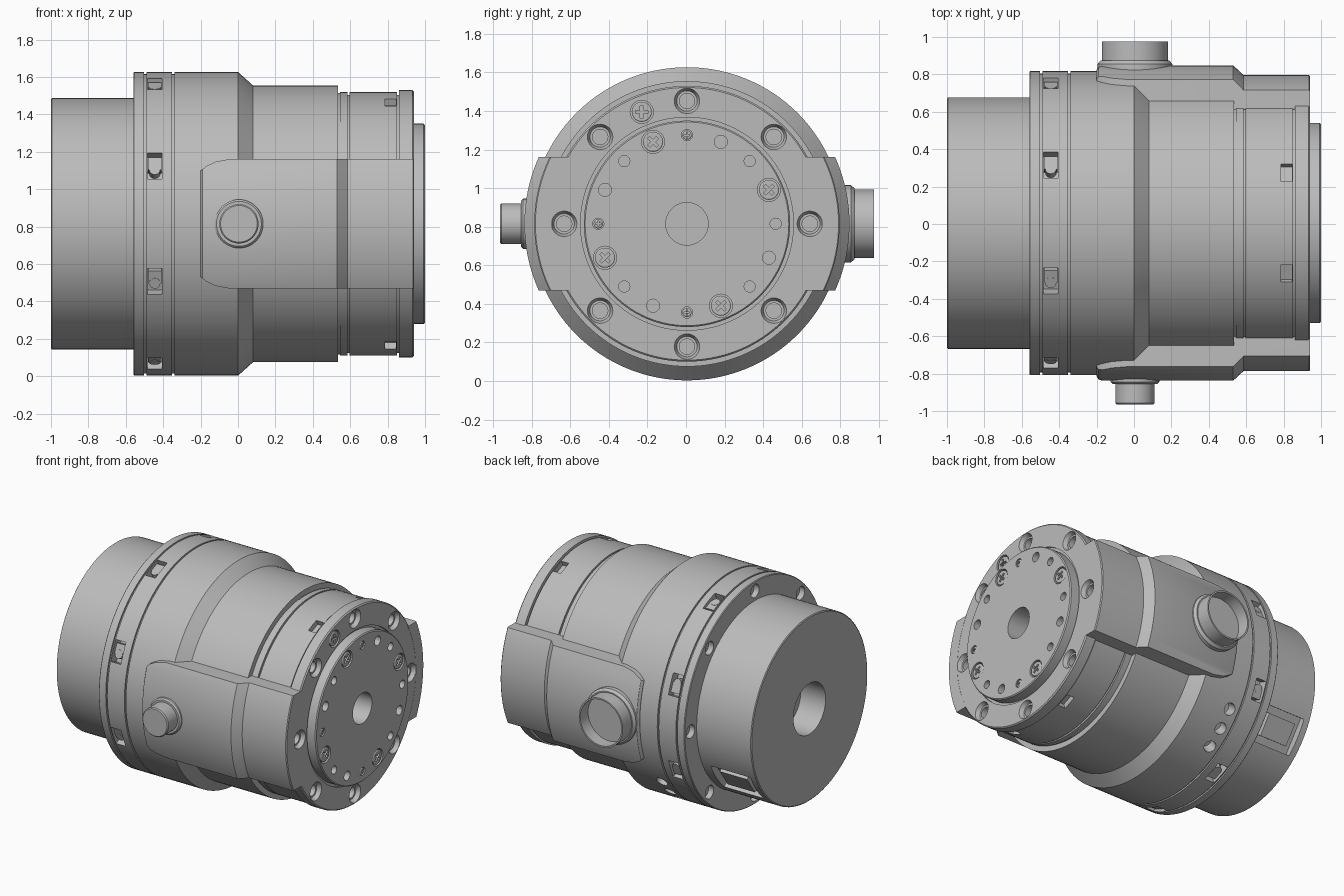
import bpy, bmesh
from math import radians, cos, sin, pi
from mathutils import Matrix, Vector

cube = bpy.data.objects.get("Cube")
if cube:
    bpy.data.objects.remove(cube, do_unlink=True)

CENTRE = Vector((0, 0.005, 0.815))   # main axis runs along x through here
T = Matrix.Translation

grey = bpy.data.materials.new("machined grey")
grey.use_nodes = True
GREY = (0.5, 0.5, 0.5, 1)
grey.diffuse_color = GREY
bsdf = grey.node_tree.nodes["Principled BSDF"]
bsdf.inputs["Base Color"].default_value = GREY
bsdf.inputs["Roughness"].default_value = 0.6


def lathe(bm, profile, m=Matrix(), n=32, closed=False):
    """Revolve (x, radius) points around the local x axis."""
    vs = [bm.verts.new((x, r, 0)) for x, r in profile]
    es = [bm.edges.new(p) for p in zip(vs, vs[1:])]
    if closed:
        es.append(bm.edges.new((vs[-1], vs[0])))
    before = set(bm.verts) - set(vs)
    bmesh.ops.spin(bm, geom=vs + es, cent=(0, 0, 0), axis=(1, 0, 0),
                   angle=2 * pi, steps=n)
    new = [v for v in bm.verts if v not in before]
    bmesh.ops.remove_doubles(bm, verts=new, dist=1e-5)
    new = [v for v in bm.verts if v not in before]
    bmesh.ops.transform(bm, matrix=m, verts=new)


def block(bm, size, m):
    bmesh.ops.create_cube(bm, size=1, matrix=m @ Matrix.Diagonal((*size, 1)))


def radial(x, deg, r):
    """Frame on the wall of the body, local x pointing outwards."""
    return (T((x, 0, 0)) @ Matrix.Rotation(radians(deg), 4, 'X')
            @ T((0, r, 0)) @ Matrix.Rotation(pi / 2, 4, 'Z'))


def on_face(x, deg, r):
    """Frame on an end face, local x along the main axis."""
    return T((x, r * cos(radians(deg)), r * sin(radians(deg))))


def finish(name, bm):
    bmesh.ops.recalc_face_normals(bm, faces=bm.faces)
    me = bpy.data.meshes.new(name)
    bm.to_mesh(me)
    bm.free()
    ob = bpy.data.objects.new(name, me)
    ob.location = CENTRE
    bpy.context.collection.objects.link(ob)
    me.materials.append(grey)
    return ob


def boolean(ob, cutter_bm, mode='DIFFERENCE'):
    cutter = finish("cutter", cutter_bm)
    cutter.hide_render = True
    mod = ob.modifiers.new("cut", 'BOOLEAN')
    mod.operation, mod.solver, mod.object = mode, 'EXACT', cutter
    bpy.context.view_layer.objects.active = ob
    bpy.ops.object.modifier_apply(modifier=mod.name)
    bpy.data.objects.remove(cutter, do_unlink=True)


# Main body with rear hub, flange, bell, barrel and front disc
bm = bmesh.new()
lathe(bm, [(-0.80, 0), (-0.80, 0.185), (-1, 0.185), (-1, 0.665), (-0.995, 0.672),
           (-0.56, 0.672), (-0.56, 0.807), (-0.555, 0.812), (-0.502, 0.812),
           (-0.502, 0.80), (-0.49, 0.80), (-0.49, 0.812), (-0.352, 0.812),
           (-0.352, 0.80), (-0.34, 0.80), (-0.34, 0.812), (0, 0.812), (0.08, 0.74),
           (0.535, 0.74), (0.535, 0.70), (0.545, 0.70), (0.545, 0.705), (0.585, 0.705),
           (0.585, 0.69), (0.597, 0.69), (0.597, 0.705), (0.85, 0.705), (0.85, 0.69),
           (0.86, 0.69), (0.86, 0.715), (0.932, 0.715), (0.94, 0.707), (0.94, 0.552),
           (0.925, 0.552), (0.925, 0.535), (0.993, 0.535), (1, 0.528), (1, 0.11),
           (0.85, 0.11), (0.85, 0)], n=128)
body = finish("main_body", bm)

# Cutouts in the body
cut = bmesh.new()
for k in range(8):
    a = 45 * k
    # countersunk bolt holes on the front ring and rear flange
    lathe(cut, [(-0.10, 0), (-0.10, 0.04), (-0.03, 0.04), (-0.03, 0.053),
                (0, 0.066), (0.01, 0.066), (0.01, 0)], on_face(0.94, a, 0.637))
    lathe(cut, [(-0.01, 0), (-0.01, 0.048), (0.04, 0.048), (0.04, 0)],
          on_face(-0.56, a, 0.742), 24)
    # pockets around the rear ring
    block(cut, (0.14, 0.08, 0.15), radial(-0.445, a + 22.5, 0.812))
    # small dowel holes on the front disc
    lathe(cut, [(-0.04, 0), (-0.04, 0.029), (0.01, 0.029), (0.01, 0)],
          on_face(1, a, 0.46), 20)
for a in (67.5, 157.5, 247.5, 337.5):
    lathe(cut, [(-0.05, 0), (-0.05, 0.034), (0.01, 0.034), (0.01, 0)],
          on_face(1, a, 0.46), 20)
    # screw seats
    lathe(cut, [(-0.03, 0), (-0.03, 0.06), (0.01, 0.06), (0.01, 0)],
          on_face(1, a + 45, 0.46), 24)
lathe(cut, [(-0.03, 0), (-0.03, 0.06), (0.01, 0.06), (0.01, 0)],
      on_face(0.94, 112, 0.626), 24)
for a in (67.5, 112.5, 247.5, 292.5):
    block(cut, (0.10, 0.06, 0.10), radial(0.815, a, 0.715))
for a in (-36, -46, -56):
    lathe(cut, [(-0.08, 0), (-0.08, 0.042), (0.05, 0.042), (0.05, 0)],
          radial(-0.27, a, 0.812), 24)
# connector pocket in the hub
block(cut, (0.14, 0.32, 0.26), radial(-0.79, -36, 0.69))
boolean(body, cut)

# Round bolts seated in the rear ring pockets
bm = bmesh.new()
for k in range(8):
    block(bm, (0.06, 0.07, 0.07), radial(-0.445, 45 * k + 22.5, 0.765)
          @ T((0, 0, -0.02)))
    lathe(bm, [(-0.03, 0), (-0.03, 0.03), (0.035, 0.03), (0.035, 0)],
          radial(-0.445, 45 * k + 22.5, 0.762) @ T((0, 0, 0.015)), 20)
bolts = finish("ring_bolts", bm)

# Connector inside the hub pocket
bm = bmesh.new()
block(bm, (0.05, 0.22, 0.16), radial(-0.79, -36, 0.632))
connector = finish("hub_connector", bm)

# Cross-head screws: a disc with a cross-shaped recess
screws = bmesh.new()
slots = bmesh.new()
heads = [(1, a, 0.46, 0.052, 45) for a in (22.5, 112.5, 202.5, 292.5)]
heads += [(1, a, 0.46, 0.024, 0) for a in (90, 180, 270)]
heads += [(0.94, 112, 0.626, 0.052, 0)]
for x, a, r, size, turn in heads:
    m = on_face(x, a, r)
    lathe(screws, [(-0.035, 0), (-0.035, size), (-0.006, size),
                   (-0.002, size - 0.006), (-0.002, 0)], m, 24)
    spin = m @ Matrix.Rotation(radians(turn), 4, 'X')
    arm, wide = size * 1.2, size * 0.3
    block(slots, (0.03, arm, wide), spin)
    for s in (-1, 1):
        # short arms stop at the long one so the cutters never overlap
        block(slots, (0.03, (arm - wide) / 2, wide), spin
              @ Matrix.Rotation(s * pi / 2, 4, 'X')
              @ T((0, (arm + wide) / 4 + 0.0005, 0)))
screw_ob = finish("face_screws", screws)
boolean(screw_ob, slots)

# Side saddles: a stepped ring trimmed to a rounded outline on both sides
bm = bmesh.new()
lathe(bm, [(-0.2, 0.70), (-0.2, 0.82), (-0.19, 0.835), (-0.17, 0.843), (0.53, 0.843),
           (0.585, 0.792), (0.935, 0.792), (0.941, 0.786), (0.941, 0.70)],
      n=128, closed=True)
saddles = finish("side_saddles", bm)
half = [(-0.21, 0.275), (-0.17, 0.308), (-0.12, 0.332), (-0.04, 0.347), (0.95, 0.347)]
outline = half + [(x, -z) for x, z in reversed(half)]
trim = bmesh.new()
for y in (0.5, -0.95):
    face = trim.faces.new([trim.verts.new((x, y, z)) for x, z in outline])
    ext = bmesh.ops.extrude_face_region(trim, geom=[face])["geom"]
    bmesh.ops.translate(trim, vec=(0, 0.45, 0),
                        verts=[v for v in ext if isinstance(v, bmesh.types.BMVert)])
boolean(saddles, trim, 'INTERSECT')

# Front knob: solid with a collar
bm = bmesh.new()
lathe(bm, [(0.78, 0), (0.78, 0.13), (0.85, 0.13), (0.86, 0.12), (0.86, 0.105),
           (0.963, 0.105), (0.97, 0.098), (0.97, 0)], radial(0.005, 180, 0), 48)
front_knob = finish("front_knob", bm)

# Back knob: a wide open cup with a collar
bm = bmesh.new()
lathe(bm, [(0.78, 0), (0.78, 0.2), (0.85, 0.2), (0.868, 0.185), (0.868, 0.177),
           (0.97, 0.177), (0.97, 0.166), (0.88, 0.166), (0.88, 0)],
      radial(0.005, 0, 0), 64)
back_knob = finish("back_knob", bm)

# Smooth the round walls, keep machined edges crisp
bpy.ops.object.select_all(action='DESELECT')
for ob in (body, bolts, connector, screw_ob, saddles, front_knob, back_knob):
    ob.select_set(True)
bpy.context.view_layer.objects.active = body
bpy.ops.object.shade_smooth_by_angle(angle=radians(25))
